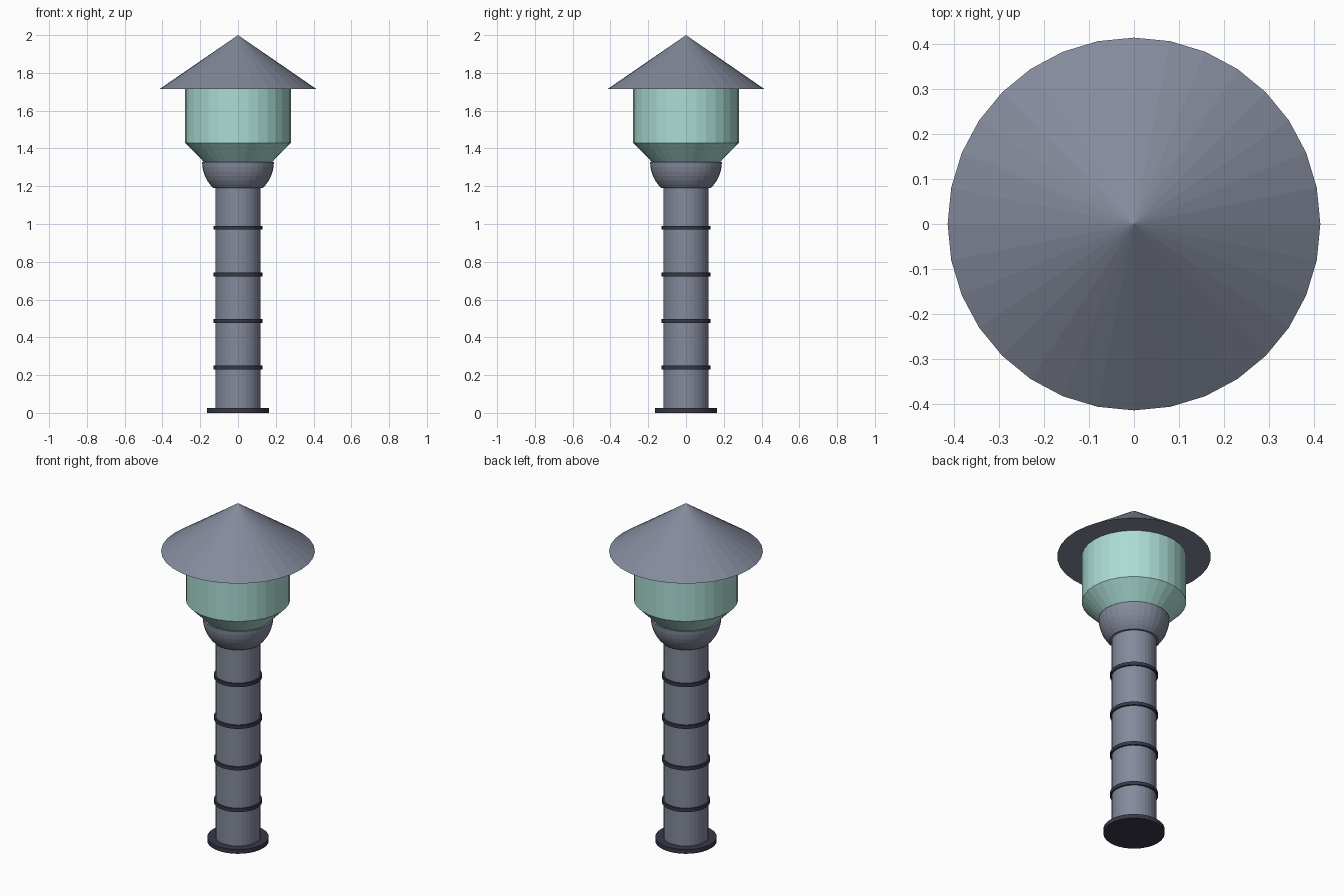
import bpy
import math

cube = bpy.data.objects.get("Cube")
if cube:
    bpy.data.objects.remove(cube, do_unlink=True)

SIDES = 32


def material(name, colour):
    mat = bpy.data.materials.new(name)
    mat.use_nodes = True
    mat.diffuse_color = (*colour, 1)
    mat.node_tree.nodes["Principled BSDF"].inputs["Base Color"].default_value = (*colour, 1)
    return mat


def turned(name, profile, mat):
    """Closed solid turned around z from (radius, height) points, bottom to top."""
    verts, rings, faces = [], [], []
    for r, z in profile:
        start = len(verts)
        count = SIDES if r > 0 else 1
        for i in range(count):
            a = math.tau * i / SIDES
            verts.append((r * math.cos(a), r * math.sin(a), z))
        rings.append([start + i % count for i in range(SIDES)])
    for low, high in zip(rings, rings[1:]):
        for i in range(SIDES):
            j = (i + 1) % SIDES
            quad = [low[i], low[j], high[j], high[i]]
            faces.append(list(dict.fromkeys(quad)))
    faces.append(rings[0][::-1])
    if profile[-1][0] > 0:
        faces.append(rings[-1])
    mesh = bpy.data.meshes.new(name)
    mesh.from_pydata(verts, [], faces)
    mesh.materials.append(mat)
    obj = bpy.data.objects.new(name, mesh)
    bpy.context.collection.objects.link(obj)
    return obj


slate = material("slate grey", (0.23, 0.255, 0.33))
mint = material("mint green", (0.41, 0.72, 0.66))
dark = material("dark iron", (0.04, 0.04, 0.065))

# Foot plate and column
turned("base_plate", [(0.165, 0), (0.165, 0.025)], dark)
turned("column", [(0.12, 0.025), (0.12, 1.22)], slate)

# Bands around the column
for n, z in enumerate((0.24, 0.487, 0.733, 0.98)):
    turned(f"column_band_{n + 1}", [(0.129, z - 0.01), (0.129, z + 0.01)], dark)

# Bowl-shaped collar under the tank, a slice of a sphere
collar_r, collar_top = 0.19, 1.328
angles = [math.radians(46 * (1 - i / 6)) for i in range(7)]
turned("collar", [(collar_r * math.cos(a), collar_top - collar_r * math.sin(a))
                  for a in angles], slate)

# Tank with a tapered bottom
turned("tank", [(0.18, 1.328), (0.28, 1.43), (0.28, 1.716)], mint)

# Conical roof
turned("roof", [(0.413, 1.716), (0, 2.0)], slate)
